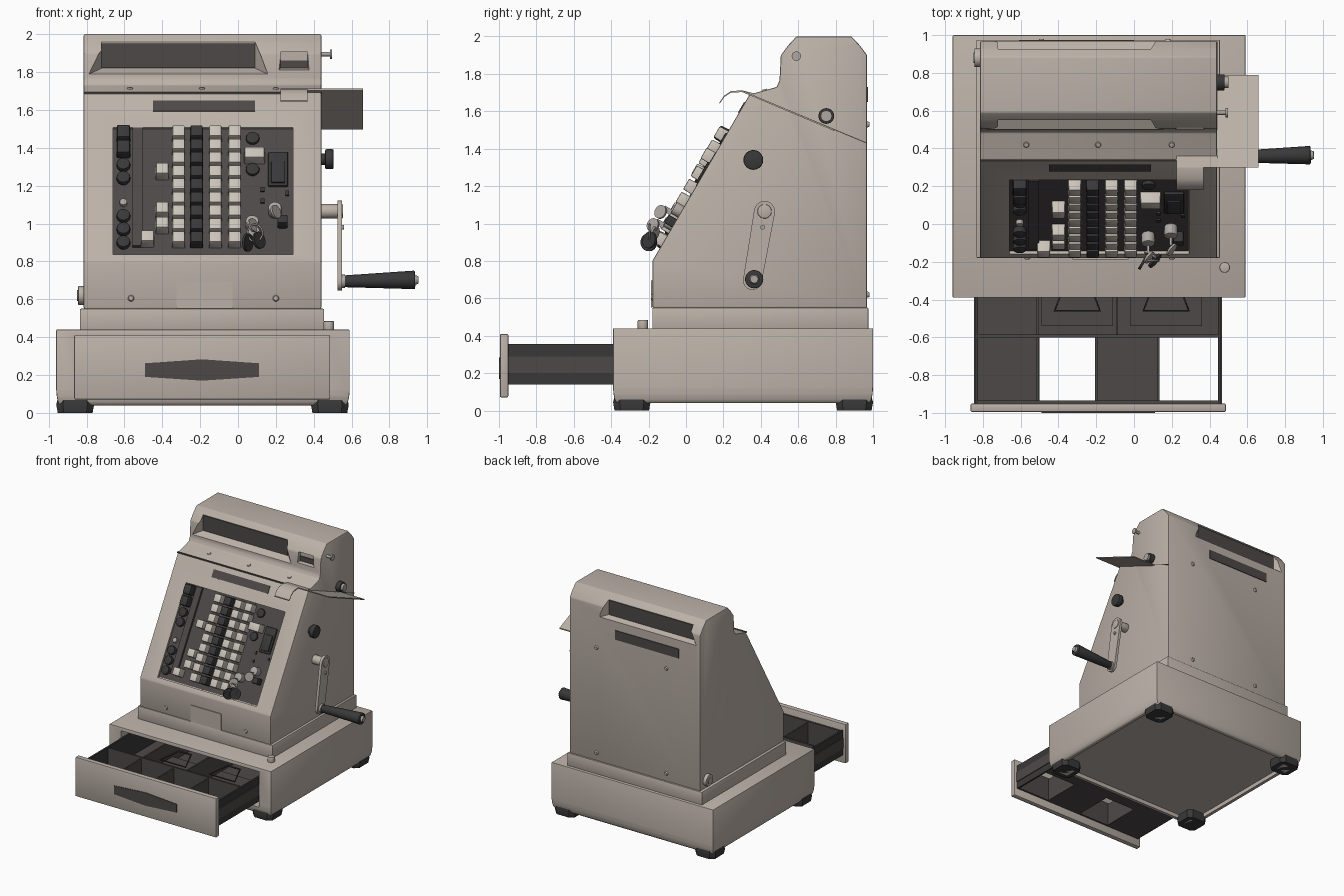
import bpy, bmesh, math
from mathutils import Vector, Matrix

if "Cube" in bpy.data.objects:
    bpy.data.objects.remove(bpy.data.objects["Cube"])

def material(name, r, g, b):
    m = bpy.data.materials.new(name)
    m.diffuse_color = (r, g, b, 1)
    m.use_nodes = True
    m.node_tree.nodes["Principled BSDF"].inputs["Base Color"].default_value = m.diffuse_color
    return m

BEIGE = material("beige_enamel", 0.50, 0.44, 0.39)
DARK = material("dark_panel", 0.075, 0.066, 0.064)
BLACK = material("black_plastic", 0.042, 0.040, 0.040)
CREAM = material("cream_keys", 0.60, 0.55, 0.49)
STEEL = material("steel", 0.42, 0.39, 0.36)

def finish(name, bm, mat, bevel=0.0, seg=2):
    bmesh.ops.recalc_face_normals(bm, faces=bm.faces[:])
    if bevel:
        bmesh.ops.bevel(bm, geom=bm.edges[:], offset=bevel, segments=seg, affect='EDGES', profile=0.5)
    me = bpy.data.meshes.new(name)
    bm.to_mesh(me)
    bm.free()
    ob = bpy.data.objects.new(name, me)
    bpy.context.collection.objects.link(ob)
    me.materials.append(mat)
    smooth(ob)
    return ob

def smooth(ob):
    bpy.ops.object.select_all(action='DESELECT')
    ob.select_set(True)
    bpy.context.view_layer.objects.active = ob
    bpy.ops.object.shade_smooth_by_angle(angle=math.radians(35))

def loft(name, rings, mat, bevel=0.0, seg=2):
    """Closed solid through rings of equal point count."""
    bm = bmesh.new()
    vs = [[bm.verts.new(p) for p in r] for r in rings]
    n = len(rings[0])
    for a, b in zip(vs, vs[1:]):
        for i in range(n):
            bm.faces.new((a[i], a[(i + 1) % n], b[(i + 1) % n], b[i]))
    bm.faces.new(vs[0])
    bm.faces.new(vs[-1])
    return finish(name, bm, mat, bevel, seg)

def extrude_x(name, prof, x0, x1, mat, bevel=0.0):
    return loft(name, [[(x, y, z) for y, z in prof] for x in (x0, x1)], mat, bevel)

def rect(x0, x1, y0, y1, z, d=0.0):
    return [(x0 + d, y0 + d, z), (x1 - d, y0 + d, z), (x1 - d, y1 - d, z), (x0 + d, y1 - d, z)]

def box(name, x0, x1, y0, y1, z0, z1, mat, bevel=0.0, seg=2):
    return loft(name, [rect(x0, x1, y0, y1, z) for z in (z0, z1)], mat, bevel, seg)

def cyl(name, p, axis, r, h, mat, r2=None, n=24, bevel=0.0):
    """Cylinder or cone starting at p and running h along axis."""
    axis = Vector(axis).normalized()
    m = Matrix.Translation(Vector(p) + axis * h / 2) @ axis.to_track_quat('Z', 'Y').to_matrix().to_4x4()
    bm = bmesh.new()
    bmesh.ops.create_cone(bm, cap_ends=True, segments=n, radius1=r, radius2=r if r2 is None else r2, depth=h, matrix=m)
    if bevel:
        rim = [e for e in bm.edges if any(len(f.verts) > 4 for f in e.link_faces)]
        bmesh.ops.bevel(bm, geom=rim, offset=bevel, segments=2, affect='EDGES', profile=0.5)
    return finish(name, bm, mat)

def tube(name, pts, r, mat, cyclic=False):
    cu = bpy.data.curves.new(name, 'CURVE')
    cu.dimensions = '3D'
    cu.bevel_depth, cu.bevel_resolution = r, 2
    sp = cu.splines.new('POLY')
    sp.points.add(len(pts) - 1)
    for q, p in zip(sp.points, pts):
        q.co = (*p, 1)
    sp.use_cyclic_u = cyclic
    cu.materials.append(mat)
    bpy.context.collection.objects.link(bpy.data.objects.new(name, cu))

def cut(ob, cutter):
    md = ob.modifiers.new("cut", 'BOOLEAN')
    md.operation, md.object, md.solver = 'DIFFERENCE', cutter, 'EXACT'
    bpy.context.view_layer.objects.active = ob
    bpy.ops.object.modifier_apply(modifier=md.name)
    bpy.data.objects.remove(cutter)

# Sloping keyboard plane: local z is the outward normal, local y runs uphill
TH = math.atan2(0.89, 0.52)
C, S = math.cos(TH), math.sin(TH)
NORMAL = (0, -S, C)
FLOOR = -0.016

def on_slope(x, z, off):
    return Vector((x, -0.18 + (z - off * C - 0.8) * C / S - off * S, z))

def sbox(name, x, z, w, h, o0, o1, mat, bevel=0.0, taper=1.0):
    m = Matrix.Translation(on_slope(x, z, (o0 + o1) / 2)) @ Matrix.Rotation(TH, 4, 'X')
    d = (o1 - o0) / 2
    ring = lambda k, t: [m @ Vector((a * w / 2 * t, b * h / 2 * t, k)) for a, b in ((-1, -1), (1, -1), (1, 1), (-1, 1))]
    return loft(name, [ring(-d, 1), ring(d, taper)], mat, bevel)

def sdisc(name, x, z, r, o0, o1, mat, bevel=0.008):
    return cyl(name, on_slope(x, z, (o0 + o1) / 2) - Vector(NORMAL) * (o1 - o0) / 2, NORMAL, r, o1 - o0, mat, bevel=bevel)

def flare(name, x0, x1, z0, z1, dx, dz, y_out, y_in, mat):
    """Window recess: inner rectangle, bottom edge flared by dx and dz outwards."""
    return loft(name, [[(x0 - dx, y_out, z0 - dz), (x1 + dx, y_out, z0 - dz), (x1, y_out, z1), (x0, y_out, z1)],
                       [(x0, y_in, z0), (x1, y_in, z0), (x1, y_in, z1), (x0, y_in, z1)]], mat)

# Base housing with softened lower edge, drawer opening, recessed underside and feet
B = (-0.96, 0.59, -0.39, 1.0)
base = loft("base_housing", [rect(*B, z, d) for z, d in ((0.04, 0.02), (0.055, 0.01), (0.085, 0.003), (0.12, 0), (0.44, 0))], BEIGE, 0.005)
cut(base, box("cutter", -0.85, 0.475, -0.6, 0.9, 0.1, 0.41, BEIGE))
cut(base, box("cutter", -0.91, 0.54, -0.34, 0.95, 0.0, 0.075, BEIGE))
smooth(base)
box("drawer_cavity_lining", -0.85, 0.475, 0.86, 0.895, 0.1, 0.41, DARK)
for fx in (-0.86, 0.485):
    for fy in (-0.29, 0.9):
        def foot_ring(k, z):
            c = 0.65
            return [(fx + k * a, fy + k * b, z) for a, b in
                    ((-c, -1), (c, -1), (1, -c), (1, c), (c, 1), (-c, 1), (-1, c), (-1, -c))]
        loft("rubber_foot", [foot_ring(0.09, 0.08), foot_ring(0.1, 0.045), foot_ring(0.092, 0.0)], BLACK)
        box("foot_pad", fx - 0.05, fx + 0.05, fy - 0.05, fy + 0.05, 0.0, 0.004, CREAM)
box("plinth", -0.835, 0.455, -0.18, 0.975, 0.43, 0.55, BEIGE, 0.006)
cyl("drawer_release_post", (0.48, -0.23, 0.43), (0, 0, 1), 0.028, 0.055, BEIGE, bevel=0.006)

# Drawer
box("drawer_front", -0.865, 0.487, -0.995, -0.95, 0.07, 0.41, BEIGE, 0.008)
hexa = [(-0.49, 0.19), (-0.19, 0.17), (0.11, 0.19), (0.11, 0.262), (-0.19, 0.283), (-0.49, 0.262)]
loft("drawer_handle", [[(x, y, z) for x, z in hexa] for y in (-1.0, -0.99)], DARK)
for x0, x1, xr in ((-0.84, -0.825, -0.846), (0.445, 0.46, 0.452)):
    box("drawer_side", x0, x1, -0.95, 0.5, 0.14, 0.355, BLACK)
    box("drawer_rail", xr, xr + 0.014, -0.95, 0.5, 0.2, 0.29, DARK)
box("drawer_cross_wall", -0.83, 0.45, -0.6, -0.585, 0.14, 0.35, DARK)
box("drawer_front_wall", -0.83, 0.45, -0.95, -0.935, 0.14, 0.35, DARK)
box("bill_floor", -0.83, 0.45, -0.59, 0.5, 0.14, 0.155, DARK)
for x in (-0.51, -0.2, 0.13):
    box("coin_divider", x - 0.006, x + 0.006, -0.94, -0.59, 0.14, 0.34, DARK)
for x0 in (-0.83, -0.2):
    box("coin_cup_floor", x0, x0 + 0.33, -0.94, -0.59, 0.14, 0.155, DARK)
for x in (-0.51, -0.09):
    box("bill_divider", x - 0.006, x + 0.006, -0.59, 0.5, 0.15, 0.34, DARK)
for x in (-0.3, 0.17):
    tube("bill_clip", [(x - 0.12, -0.46, 0.3), (x - 0.06, -0.3, 0.33), (x + 0.06, -0.3, 0.33), (x + 0.12, -0.46, 0.3)], 0.007, BLACK, True)
    box("bill_plate", x - 0.19, x + 0.19, -0.54, -0.2, 0.2, 0.21, DARK)

# Main body with hood
body = extrude_x("body", [(-0.18, 0.55), (-0.18, 0.8), (0.34, 1.69), (0.485, 1.73), (0.5, 1.765), (0.507, 1.9),
                          (0.546, 1.952), (0.59, 2.0), (0.885, 2.0), (0.93, 1.952), (0.968, 1.9), (0.968, 0.55)],
                 -0.815, 0.44, BEIGE, 0.008)
cut(body, sbox("cutter", -0.185, 1.175, 0.95, 0.776, FLOOR - 0.005, 0.035, BEIGE))
cut(body, flare("cutter", -0.72, 0.09, 1.82, 1.958, 0.075, 0.035, 0.495, 0.56, BEIGE))
cut(body, flare("cutter", 0.225, 0.367, 1.82, 1.905, 0.01, 0.01, 0.495, 0.535, BEIGE))
cut(body, flare("cutter", -0.72, 0.09, 1.825, 1.955, 0.07, 0.025, 0.98, 0.92, BEIGE))
smooth(body)
box("front_display_window", -0.72, 0.09, 0.552, 0.561, 1.82, 1.952, DARK)
box("small_counter_window", 0.225, 0.367, 0.528, 0.536, 1.82, 1.862, DARK)
box("rear_display_window", -0.72, 0.09, 0.919, 0.927, 1.825, 1.95, DARK)
box("rear_label_strip", -0.61, 0.0, 0.965, 0.974, 1.65, 1.73, DARK)
sbox("front_label_strip", -0.18, 1.62, 0.54, 0.065, -0.002, 0.005, DARK)
box("front_hood_seam", -0.816, 0.23, 0.333, 0.345, 1.685, 1.695, DARK)
extrude_x("side_hood_seam", [(0.35, 1.69), (0.967, 1.433), (0.967, 1.427), (0.35, 1.684)], 0.437, 0.442, DARK)
box("front_plate", -0.325, -0.03, -0.187, -0.178, 0.552, 0.695, BEIGE)
for x in (-0.565, 0.2):
    cyl("front_rivet", (x, -0.178, 0.605), (0, -1, 0), 0.018, 0.01, BEIGE, 0.012, 16)
for x in (-0.57, -0.19, 0.2):
    cyl("hood_rivet", (x, 0.42, 1.71), (0, -0.27, 0.96), 0.017, 0.008, BEIGE, 0.012, 16)
for x in (-0.49, 0.18):
    for z in (0.62, 1.53):
        cyl("rear_rivet", (x, 0.966, z), (0, 1, 0), 0.018, 0.014, BEIGE, 0.012, 16)

# Keyboard
sbox("key_panel", -0.185, 1.175 - 0.008, 0.949, 0.775, FLOOR - 0.006, FLOOR, DARK)
sbox("left_key_strip", -0.53, 1.19, 0.055, 0.72, FLOOR, 0.004, DARK)
for col, x in enumerate((-0.314, -0.219, -0.119, -0.018)):
    for row in range(9):
        sbox("amount_key", x, 1.475 - 0.07 * row, 0.07, 0.07, FLOOR, 0.052, BLACK if col == 1 else CREAM, 0.006, 0.92)
for x, z in ((-0.4, 1.275), (-0.4, 1.07), (-0.4, 0.99), (-0.478, 0.92)):
    sbox("function_key", x, z, 0.072, 0.07, FLOOR, 0.055, CREAM, 0.006, 0.92)
for z in (1.475, 1.395):
    sbox("dark_square_key", -0.605, z, 0.075, 0.085, FLOOR, 0.05, BLACK, 0.01, 0.92)
for z in (1.31, 1.24, 1.04, 0.97, 0.9):
    sdisc("round_key", -0.605, z, 0.036, FLOOR, 0.02, BLACK)
sdisc("panel_lock", -0.605, 1.11, 0.02, FLOOR, 0.01, STEEL, 0.004)
for z in (1.45, 1.285):
    sdisc("right_round_key", 0.077, z, 0.036, FLOOR, 0.008, BLACK)
sbox("total_key", 0.087, 1.36, 0.11, 0.07, FLOOR, 0.055, CREAM, 0.006, 0.94)
sbox("motor_bar", 0.212, 1.285, 0.105, 0.21, FLOOR, 0.002, BLACK, 0.007)
sbox("motor_bar_face", 0.212, 1.27, 0.075, 0.13, -0.01, 0.012, BLACK, 0.006)
for x, z in ((0.13, 1.18), (0.13, 1.12), (0.26, 1.16)):
    sbox("indicator_slot", x, z, 0.02, 0.025, FLOOR, -0.006, BLACK)

# Locks and keys
for x, z in ((0.075, 1.0), (0.195, 1.07)):
    sdisc("lock_barrel", x, z, 0.035, FLOOR, 0.045, STEEL, 0.005)
    sbox("key_blade", x, z, 0.014, 0.03, 0.04, 0.09, STEEL)
    cyl("key_head", on_slope(x, z - 0.01, 0.09), (0.75, -0.55, 0.3), 0.037, 0.012, STEEL)
sbox("lock_lever", 0.235, 1.01, 0.055, 0.05, FLOOR, 0.05, BLACK, 0.008)
ring = on_slope(0.09, 0.95, 0.08)
tube("key_ring", [ring + Vector((0.04 * math.cos(t), -0.01, 0.045 * math.sin(t))) for t in
                  [i * math.pi / 8 for i in range(16)]], 0.005, STEEL, True)
cyl("spare_key_dark", (0.045, -0.195, 0.9), (0.85, -0.5, 0), 0.048, 0.014, BLACK)
cyl("spare_key_black", (0.105, -0.19, 0.91), (0.7, -0.6, 0.2), 0.045, 0.014, BLACK)
cyl("spare_key_steel", (0.09, -0.16, 0.95), (-0.5, -0.8, 0.2), 0.035, 0.012, STEEL)

# Slip tray on the right shoulder
def sheet(name, prof, x0, x1):
    extrude_x(name, prof + [(y, z - 0.009) for y, z in reversed(prof)], x0, x1, BEIGE)
sheet("slip_tray", [(0.30, 1.712), (0.79, 1.505)], 0.4405, 0.66)
sheet("slip_tray_neck", [(0.3, 1.712), (0.36, 1.697)], 0.225, 0.445)
sheet("slip_tray_lip", [(0.18, 1.65), (0.205, 1.685), (0.24, 1.708), (0.3, 1.712)], 0.225, 0.367)

# Side controls
X = (1, 0, 0)
cyl("side_knob_stem", (0.43, 0.36, 1.34), X, 0.03, 0.04, BLACK)
cyl("side_knob", (0.46, 0.36, 1.34), X, 0.053, 0.045, BLACK, bevel=0.008)
cyl("platen_knob", (0.43, 0.75, 1.575), X, 0.042, 0.05, BLACK, bevel=0.005)
cyl("platen_knob_cap", (0.47, 0.75, 1.575), X, 0.03, 0.03, STEEL)
cyl("hood_pin", (0.43, 0.59, 1.895), X, 0.012, 0.06, STEEL)
cyl("hood_pin_head", (0.485, 0.59, 1.895), X, 0.025, 0.012, STEEL)
cyl("rear_side_lock", (-0.845, 0.88, 0.62), X, 0.05, 0.04, BEIGE, bevel=0.006)
cyl("rear_side_lock_core", (-0.85, 0.88, 0.62), X, 0.028, 0.02, STEEL)

# Crank
arm = []
for cy, cz, r, a0 in ((0.42, 1.065, 0.056, -10), (0.355, 0.695, 0.05, 170)):
    arm += [(cy + r * math.cos(math.radians(a0 + 18 * i)), cz + r * math.sin(math.radians(a0 + 18 * i))) for i in range(11)]
extrude_x("crank_arm", arm, 0.525, 0.548, BEIGE)
cyl("crank_hub", (0.43, 0.42, 1.065), X, 0.038, 0.125, BEIGE, bevel=0.005)
cyl("crank_screw", (0.545, 0.41, 0.98), X, 0.012, 0.015, STEEL)
cyl("crank_collar", (0.54, 0.357, 0.695), X, 0.036, 0.025, STEEL)
cyl("crank_grip", (0.56, 0.357, 0.695), (1, 0.02, 0.02), 0.031, 0.375, BLACK, 0.049, 28, 0.006)
cyl("crank_end_cap", (0.93, 0.364, 0.702), (1, 0.02, 0.02), 0.028, 0.022, STEEL, 0.02)
